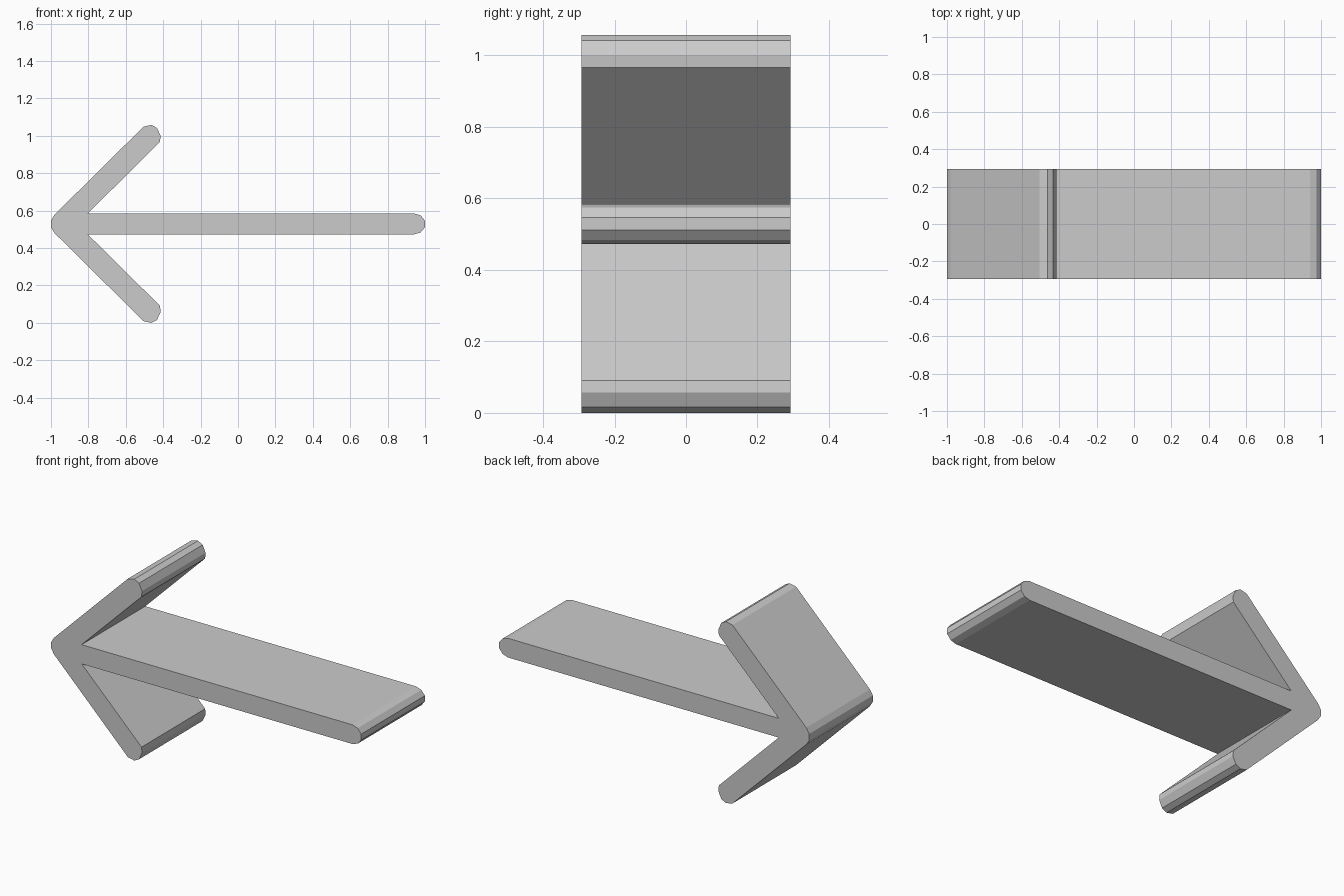
import bpy
import bmesh

cube = bpy.data.objects.get("Cube")
if cube:
    bpy.data.objects.remove(cube, do_unlink=True)

MID = 0.529     # height of the axis of symmetry
DEPTH = 0.586   # thickness along y

# Grey surface
grey = bpy.data.materials.new("light_grey")
grey.use_nodes = True
colour = (0.6, 0.6, 0.6, 1)
grey.diffuse_color = colour
grey.node_tree.nodes["Principled BSDF"].inputs["Base Color"].default_value = colour

# Upper half of the arrow outline, from shaft end to point, heights above the axis
shaft_end = [(1, 0.017), (0.977, 0.045), (0.942, 0.056)]
crotch = [(-0.803, 0.056)]
barb_end = [(-0.417, 0.438), (-0.414, 0.472), (-0.433, 0.513),
            (-0.463, 0.529), (-0.505, 0.52)]
point = [(-0.981, 0.049), (-1, 0.018)]
upper = shaft_end + crotch + barb_end + point
outline = upper + [(x, -h) for x, h in reversed(upper)]

# Extrude the mirrored outline through the depth
bm = bmesh.new()
front = bm.faces.new([bm.verts.new((x, -DEPTH / 2, MID + h)) for x, h in outline])
result = bmesh.ops.extrude_face_region(bm, geom=[front], use_keep_orig=True)
back = [v for v in result["geom"] if isinstance(v, bmesh.types.BMVert)]
bmesh.ops.translate(bm, verts=back, vec=(0, DEPTH, 0))
bmesh.ops.recalc_face_normals(bm, faces=bm.faces)

mesh = bpy.data.meshes.new("arrow")
bm.to_mesh(mesh)
bm.free()
mesh.materials.append(grey)
arrow = bpy.data.objects.new("arrow", mesh)
bpy.context.collection.objects.link(arrow)
